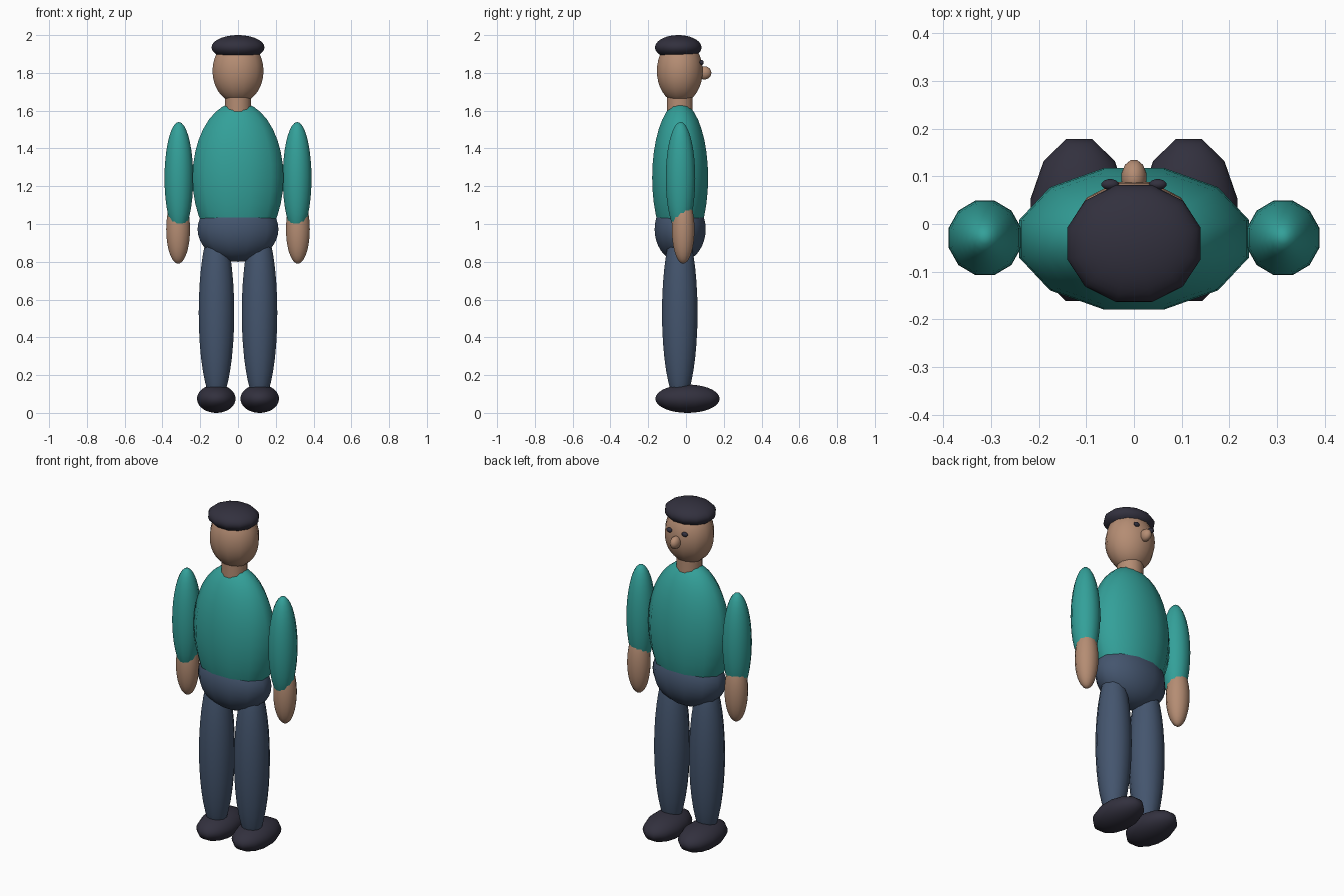
import bpy, bmesh, math
from mathutils import Matrix

cube = bpy.data.objects.get("Cube")
if cube:
    bpy.data.objects.remove(cube, do_unlink=True)

SIDES = 12
HALF_STEP = math.pi / SIDES


def material(name, rgb):
    mat = bpy.data.materials.new(name)
    mat.use_nodes = True
    color = (*rgb, 1.0)
    mat.diffuse_color = color
    mat.node_tree.nodes["Principled BSDF"].inputs["Base Color"].default_value = color
    return mat


skin = material("skin", (0.46, 0.265, 0.172))
shirt = material("teal shirt", (0.033, 0.352, 0.319))
trousers = material("slate trousers", (0.058, 0.091, 0.156))
dark = material("dark cloth", (0.032, 0.030, 0.048))


def finish(name, bm, mat):
    mesh = bpy.data.meshes.new(name)
    bm.to_mesh(mesh)
    bm.free()
    mesh.materials.append(mat)
    for poly in mesh.polygons:
        poly.use_smooth = True
    obj = bpy.data.objects.new(name, mesh)
    bpy.context.collection.objects.link(obj)
    return obj


def ellipsoid(name, center, half, mat):
    """Twelve-sided ellipsoid with flats facing the axes; half is its half extent."""
    bm = bmesh.new()
    bmesh.ops.create_uvsphere(bm, u_segments=SIDES, v_segments=18, radius=1)
    flat = math.cos(HALF_STEP)
    scale = Matrix.Diagonal((half[0] / flat, half[1] / flat, half[2], 1))
    bm.transform(Matrix.Translation(center) @ scale @ Matrix.Rotation(HALF_STEP, 4, "Z"))
    return finish(name, bm, mat)


def pair(name, center, half, mat):
    for side, sign in (("left", 1), ("right", -1)):
        ellipsoid(f"{side}_{name}", (sign * center[0], center[1], center[2]), half, mat)


# Head, hat and nose (the face looks along +y)
ellipsoid("head", (0, -0.033, 1.81), (0.135, 0.121, 0.17), skin)
ellipsoid("hat", (0, -0.041, 1.935), (0.14, 0.123, 0.065), dark)
ellipsoid("nose", (0, 0.097, 1.80), (0.026, 0.037, 0.035), skin)
pair("eye", (0.05, 0.083, 1.855), (0.018, 0.011, 0.013), dark)

# Neck
bm = bmesh.new()
bmesh.ops.create_cone(bm, cap_ends=True, segments=SIDES, radius1=0.071, radius2=0.071,
                      depth=0.16, matrix=Matrix.Translation((0, -0.033, 1.64))
                      @ Matrix.Rotation(HALF_STEP, 4, "Z"))
neck = finish("neck", bm, skin)
bpy.context.view_layer.objects.active = neck
neck.select_set(True)
bpy.ops.object.shade_smooth_by_angle(angle=math.radians(40))

# Body
ellipsoid("torso", (0, -0.031, 1.245), (0.241, 0.148, 0.40), shirt)
ellipsoid("hips", (0, -0.031, 0.972), (0.214, 0.135, 0.172), trousers)

# Limbs
pair("sleeve", (0.313, -0.029, 1.243), (0.076, 0.078, 0.297), shirt)
pair("forearm", (0.317, -0.015, 0.972), (0.063, 0.060, 0.182), skin)
pair("leg", (0.114, -0.033, 0.53), (0.094, 0.094, 0.48), trousers)
pair("shoe", (0.115, 0.008, 0.075), (0.102, 0.17, 0.075), dark)
